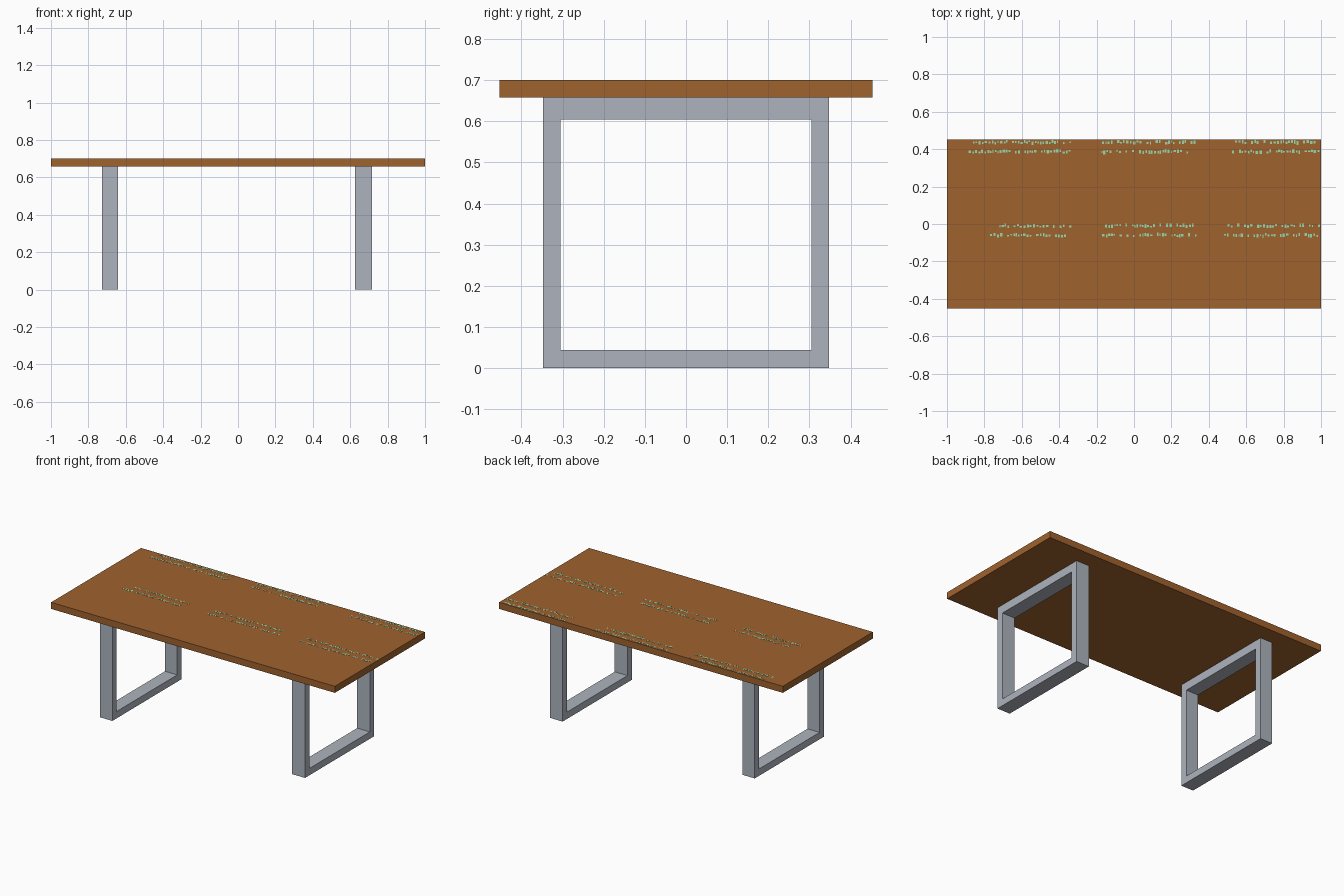
import bpy, bmesh, random

if "Cube" in bpy.data.objects:
    bpy.data.objects.remove(bpy.data.objects["Cube"])

random.seed(4)


def material(name, rgb):
    m = bpy.data.materials.new(name)
    m.diffuse_color = (*rgb, 1.0)
    m.use_nodes = True
    m.node_tree.nodes["Principled BSDF"].inputs["Base Color"].default_value = m.diffuse_color
    return m


wood = material("brown_wood", (0.35, 0.122, 0.027))
metal = material("grey_metal", (0.42, 0.455, 0.515))
mint = material("mint_paint", (0.32, 0.68, 0.42))


def add_object(name, bm, mat):
    bmesh.ops.recalc_face_normals(bm, faces=bm.faces)
    mesh = bpy.data.meshes.new(name)
    bm.to_mesh(mesh)
    bm.free()
    mesh.materials.append(mat)
    obj = bpy.data.objects.new(name, mesh)
    bpy.context.collection.objects.link(obj)
    return obj


def add_box(bm, x0, x1, y0, y1, z0, z1):
    verts = bmesh.ops.create_cube(bm, size=1)["verts"]
    bmesh.ops.scale(bm, vec=(x1 - x0, y1 - y0, z1 - z0), verts=verts)
    bmesh.ops.translate(bm, vec=((x0 + x1) / 2, (y0 + y1) / 2, (z0 + z1) / 2), verts=verts)


# Tabletop slab
TOP = 0.70
bm = bmesh.new()
add_box(bm, -1, 1, -0.453, 0.453, 0.658, TOP)
add_object("tabletop", bm, wood)


# Rectangular leg frames: a square ring extruded along x
def leg_frame(name, x0, x1):
    bm = bmesh.new()
    rects = [(0.348, 0.002, 0.656), (0.305, 0.044, 0.605)]
    rects[0] = (0.348, 0.0, 0.658)
    rings = []
    for half, low, high in rects:
        corners = [(-half, low), (half, low), (half, high), (-half, high)]
        rings.append([bm.verts.new((x0, y, z)) for y, z in corners])
    outer, inner = rings
    faces = []
    for i in range(4):
        j = (i + 1) % 4
        faces.append(bm.faces.new((outer[i], outer[j], inner[j], inner[i])))
    ext = bmesh.ops.extrude_face_region(bm, geom=faces, use_keep_orig=True)["geom"]
    moved = [g for g in ext if isinstance(g, bmesh.types.BMVert)]
    bmesh.ops.translate(bm, vec=(x1 - x0, 0, 0), verts=moved)
    add_object(name, bm, metal)


leg_frame("left_leg_frame", -0.728, -0.642)
leg_frame("right_leg_frame", 0.626, 0.716)

# Painted flecks on the top: abstract broken rows of tiny thin plates
rows = [
    (0.437, ((-0.86, -0.33), (-0.17, 0.335), (0.54, 0.995))),
    (0.387, ((-0.885, -0.33), (-0.175, 0.315), (0.525, 0.995))),
    (-0.010, ((-0.72, -0.33), (-0.155, 0.335), (0.50, 0.995))),
    (-0.060, ((-0.77, -0.33), (-0.17, 0.335), (0.48, 0.995))),
]
bm = bmesh.new()
for y, spans in rows:
    for start, end in spans:
        x = start
        while x < end - 0.01:
            width = random.uniform(0.006, 0.013)
            height = random.uniform(0.008, 0.020)
            yc = y + random.uniform(-0.005, 0.005)
            add_box(bm, x, x + width, yc - height / 2, yc + height / 2, TOP - 0.001, TOP + 0.001)
            x += width + random.choice((0.004, 0.006, 0.008, 0.025))
add_object("tabletop_flecks", bm, mint)
